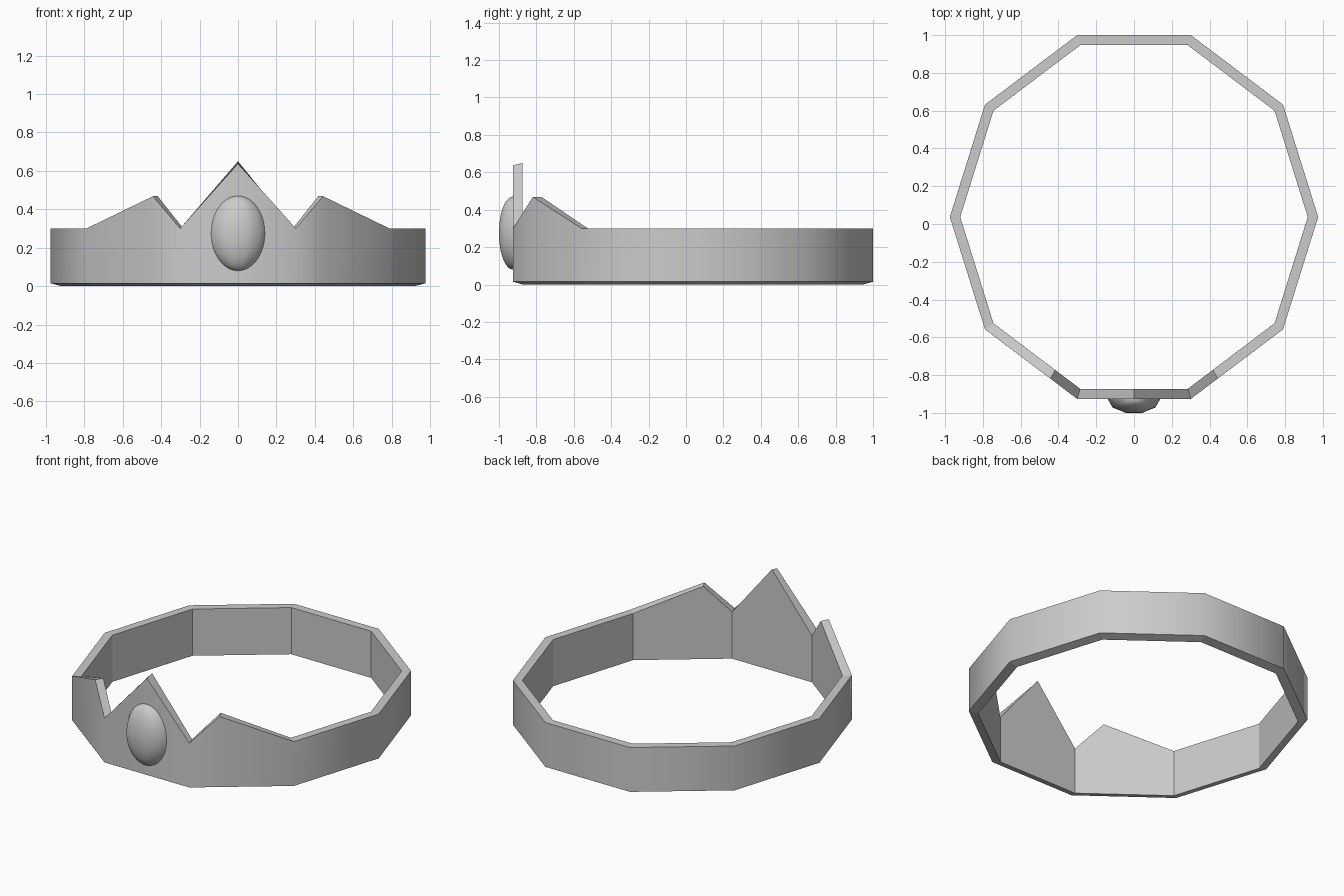
import bpy
import bmesh
from math import cos, sin, pi, radians
from mathutils import Vector

cube = bpy.data.objects.get("Cube")
if cube:
    bpy.data.objects.remove(cube, do_unlink=True)

SIDES = 10
CENTRE_Y = 0.037
RIM = 0.30
OUTER = (0.975, 1.012)
INNER = (0.92, 0.957)

metal = bpy.data.materials.new("pale grey")
metal.use_nodes = True
grey = (0.6, 0.6, 0.6, 1)
metal.diffuse_color = grey
metal.node_tree.nodes["Principled BSDF"].inputs["Base Color"].default_value = grey


def add_object(name, bm):
    mesh = bpy.data.meshes.new(name)
    bm.to_mesh(mesh)
    bm.free()
    mesh.materials.append(metal)
    obj = bpy.data.objects.new(name, mesh)
    bpy.context.collection.objects.link(obj)
    return obj


def corner(k, radii):
    a = 2 * pi * k / SIDES
    return Vector((radii[0] * cos(a), CENTRE_Y + radii[1] * sin(a), 0))


def along(station, radii):
    """Point on the ten-sided outline; the fraction runs along a side."""
    k = int(station)
    return corner(k, radii).lerp(corner(k + 1, radii), station - k)


# Headband: corners at rim height, with three peaks on the front sides
peaks = {6.71: (0.468, 0.468), 7.5: (0.637, 0.65), 8.29: (0.468, 0.468)}
stations = sorted(list(range(SIDES)) + list(peaks))
bm = bmesh.new()
loops = []
for s in stations:
    top_out, top_in = peaks.get(s, (RIM, RIM))
    o, i = along(s, OUTER), along(s, INNER)
    heights = [(o, 0.015), (o, top_out), (i, top_in), (i, 0)]
    loops.append([bm.verts.new((p.x, p.y, z)) for p, z in heights])

outer_faces = set()
for n, a in enumerate(loops):
    b = loops[(n + 1) % len(loops)]
    for j in range(4):
        m = (j + 1) % 4
        face = bm.faces.new((a[j], b[j], b[m], a[m]))
        if j == 0:
            outer_faces.add(face)
            face.smooth = True
bmesh.ops.recalc_face_normals(bm, faces=bm.faces[:])
# Only the outside wall is shaded as one rounded surface
for e in bm.edges:
    e.smooth = all(f in outer_faces for f in e.link_faces)
add_object("headband", bm)

# Gem: half of an oval dome set against the front side
bm = bmesh.new()
RINGS = 24
profile = [bm.verts.new((-sin(pi * r / RINGS), 0, cos(pi * r / RINGS)))
           for r in range(RINGS + 1)]
edges = [bm.edges.new(pair) for pair in zip(profile, profile[1:])]
bmesh.ops.spin(bm, geom=profile + edges, cent=(0, 0, 0), axis=(0, 0, 1),
               angle=radians(180), steps=SIDES // 2)
bmesh.ops.remove_doubles(bm, verts=bm.verts[:], dist=0.0001)
bmesh.ops.recalc_face_normals(bm, faces=bm.faces[:])
if sum(f.normal.y * f.calc_area() for f in bm.faces) > 0:
    bmesh.ops.reverse_faces(bm, faces=bm.faces[:])
for f in bm.faces:
    f.smooth = True
for v in bm.verts:
    v.co = Vector((v.co.x * 0.14, v.co.y * 0.079 - 0.925, v.co.z * 0.195 + 0.275))
add_object("gem", bm)
